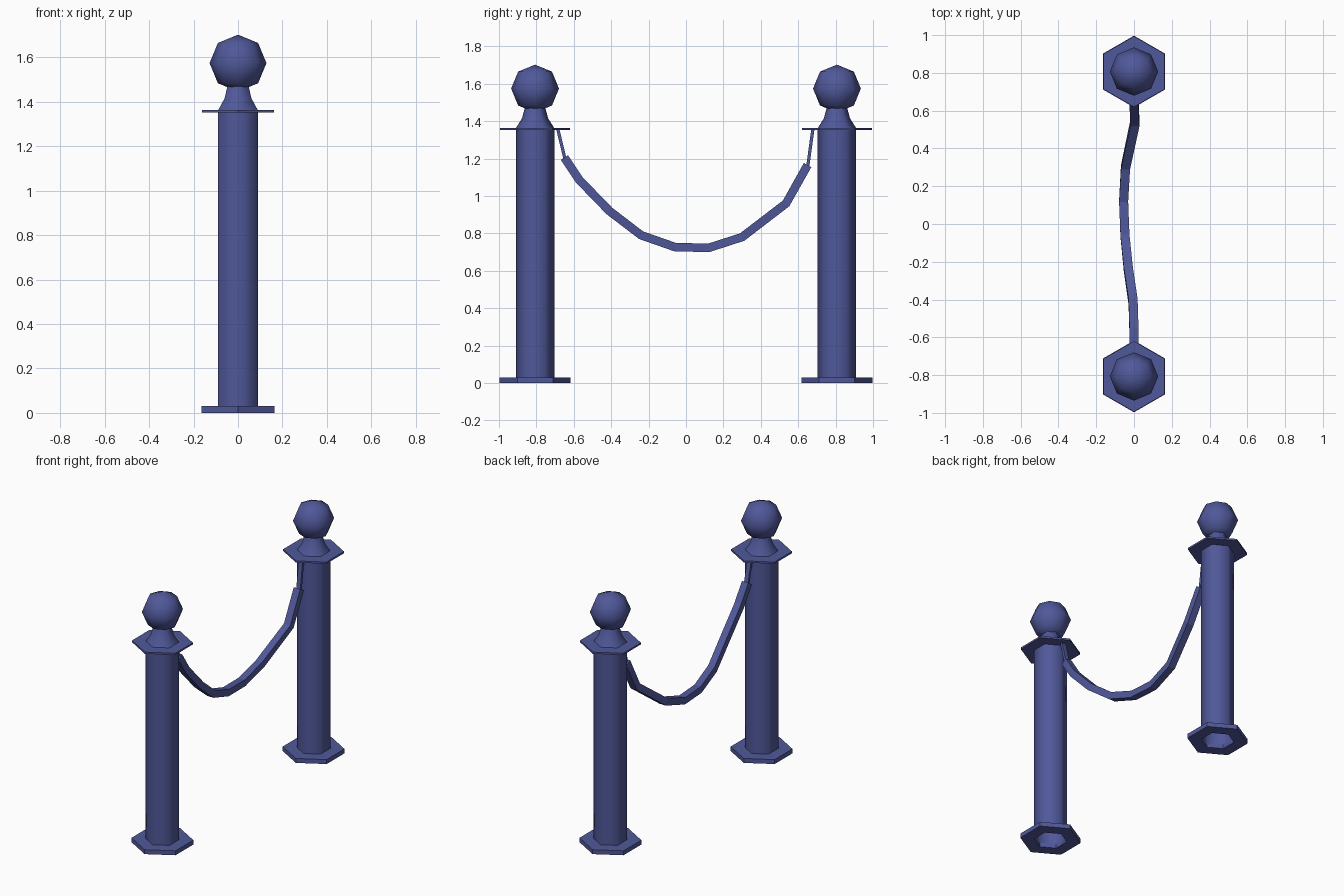
import bpy, bmesh, math
from mathutils import Vector

cube = bpy.data.objects.get("Cube")
if cube:
    bpy.data.objects.remove(cube, do_unlink=True)

COLOR = (0.08, 0.098, 0.32, 1.0)
blue = bpy.data.materials.new("slate_blue")
blue.use_nodes = True
blue.diffuse_color = COLOR
blue.node_tree.nodes["Principled BSDF"].inputs["Base Color"].default_value = COLOR
blue.node_tree.nodes["Principled BSDF"].inputs["Roughness"].default_value = 0.7


def finish(bm, name, smooth):
    bmesh.ops.recalc_face_normals(bm, faces=bm.faces)
    for f in bm.faces:
        f.smooth = smooth
    mesh = bpy.data.meshes.new(name)
    bm.to_mesh(mesh)
    bm.free()
    mesh.materials.append(blue)
    obj = bpy.data.objects.new(name, mesh)
    bpy.context.collection.objects.link(obj)
    return obj


def bridge(bm, a, b):
    for i in range(len(a)):
        j = (i + 1) % len(a)
        bm.faces.new((a[i], a[j], b[j], b[i]))


def lathe(name, profile, y, smooth, closed=False, sides=6):
    """Turn a (radius, height) profile with a corner pointing along y."""
    bm = bmesh.new()
    rings = []
    for r, z in profile:
        angles = [math.pi / 2 + math.tau * i / sides for i in range(sides)]
        rings.append([bm.verts.new((r * math.cos(a), y + r * math.sin(a), z)) for a in angles])
    for a, b in zip(rings, rings[1:]):
        bridge(bm, a, b)
    if closed:
        bridge(bm, rings[-1], rings[0])
    return finish(bm, name, smooth)


def sweep(name, points, width, height):
    """Carry a rectangular section along a path."""
    pts = [Vector(p) for p in points]
    bm = bmesh.new()
    rings = []
    for i, p in enumerate(pts):
        t = (pts[min(i + 1, len(pts) - 1)] - pts[max(i - 1, 0)]).normalized()
        side = Vector((1, 0, 0))
        up = side.cross(t).normalized()
        rings.append([bm.verts.new(p + side * sx * width / 2 + up * sz * height / 2)
                      for sx, sz in ((-1, -1), (1, -1), (1, 1), (-1, 1))])
    for a, b in zip(rings, rings[1:]):
        bridge(bm, a, b)
    bm.faces.new(rings[0])
    bm.faces.new(rings[-1])
    return finish(bm, name, False)


# Two matching posts
for side, y in (("front", -0.807), ("back", 0.807)):
    lathe(side + "_base", [(0.103, 0), (0.19, 0), (0.19, 0.03), (0.103, 0.03)], y, False, True)
    lathe(side + "_post", [(0.103, 0), (0.103, 1.355)], y, True)
    lathe(side + "_collar", [(0.09, 1.352), (0.187, 1.352), (0.187, 1.364), (0.09, 1.364)],
          y, False, True)
    lathe(side + "_neck", [(0.103, 1.362), (0.07, 1.415), (0.055, 1.47)], y, True)

    # Ball finial
    bm = bmesh.new()
    bmesh.ops.create_uvsphere(bm, u_segments=8, v_segments=4, radius=0.128)
    bmesh.ops.translate(bm, verts=bm.verts, vec=(0, y, 1.574))
    finish(bm, side + "_ball", True)

# Sagging rope
sweep("rope", [(0, -0.65, 1.205), (0, -0.57, 1.085), (-0.005, -0.41, 0.92),
               (-0.03, -0.24, 0.79), (-0.048, -0.06, 0.727), (-0.055, 0.12, 0.722),
               (-0.045, 0.30, 0.78), (0.005, 0.535, 0.96), (0, 0.65, 1.165)], 0.048, 0.046)

# Thin hangers under the collars
sweep("front_hanger", [(0, -0.685, 1.355), (0, -0.645, 1.19)], 0.03, 0.017)
sweep("back_hanger", [(0, 0.678, 1.355), (0, 0.65, 1.15)], 0.03, 0.017)
